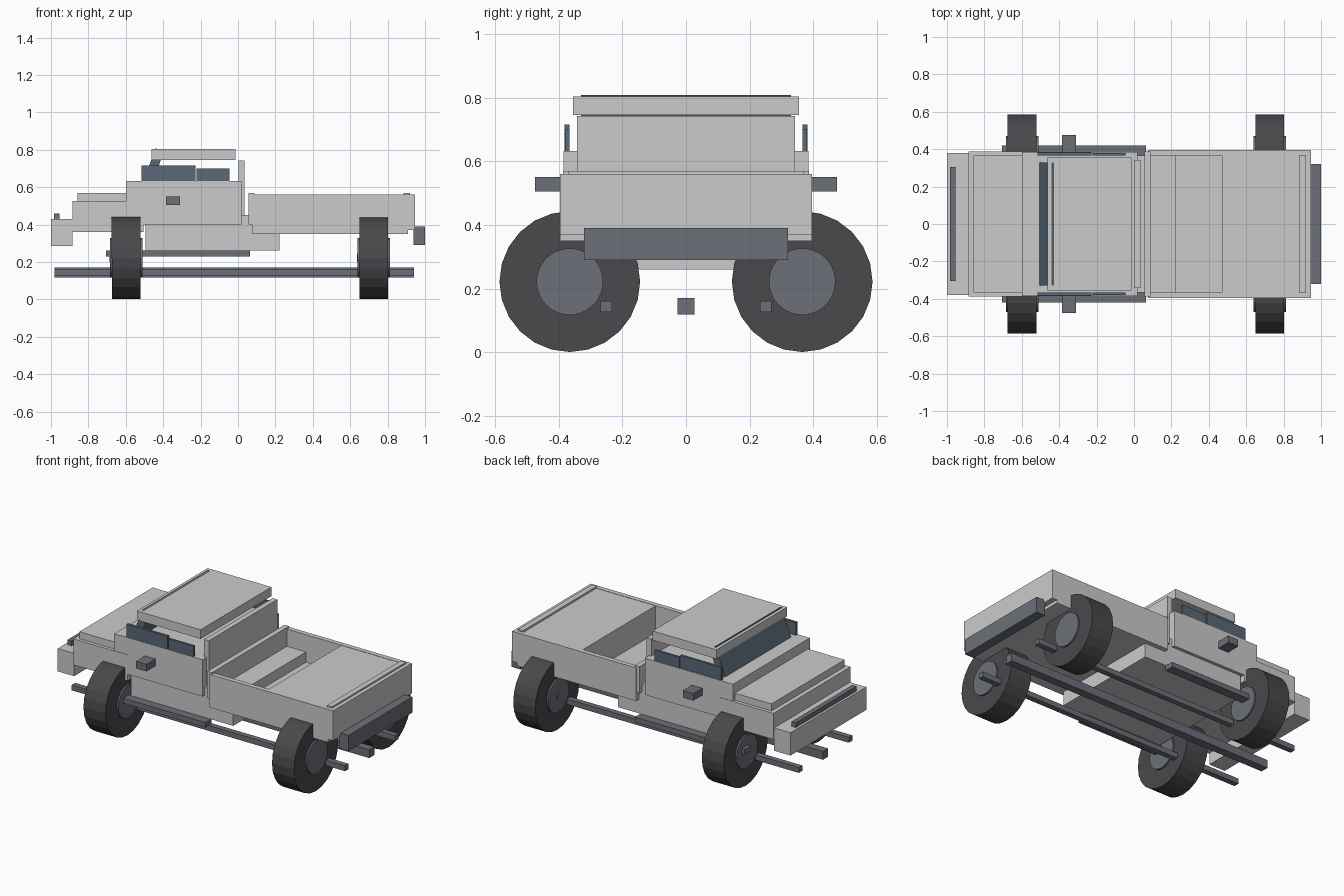
import bpy, bmesh, math
from mathutils import Matrix

if "Cube" in bpy.data.objects:
    bpy.data.objects.remove(bpy.data.objects["Cube"])


def material(name, rgb):
    m = bpy.data.materials.new(name)
    m.diffuse_color = (*rgb, 1)
    m.use_nodes = True
    m.node_tree.nodes["Principled BSDF"].inputs["Base Color"].default_value = m.diffuse_color
    return m


TRIM = material("dark_trim", (0.15, 0.16, 0.19))
RUBBER = material("rubber", (0.07, 0.065, 0.07))
GLASS = material("glass", (0.10, 0.14, 0.18))


def finish(name, bm, mat=None):
    bmesh.ops.recalc_face_normals(bm, faces=bm.faces)
    me = bpy.data.meshes.new(name)
    bm.to_mesh(me)
    bm.free()
    ob = bpy.data.objects.new(name, me)
    bpy.context.collection.objects.link(ob)
    if mat:
        me.materials.append(mat)
    return ob


def box(name, x, y, z, mat=None):
    """Box from (min, max) ranges along each axis."""
    bm = bmesh.new()
    bmesh.ops.create_cube(bm, size=1)
    for v in bm.verts:
        v.co = [r[0] if c < 0 else r[1] for r, c in zip((x, y, z), v.co)]
    return finish(name, bm, mat)


def wide(name, x, half, z, mat=None):
    return box(name, x, (-half, half), z, mat)


def pair(name, x, y, z, mat=None):
    """Matching boxes on both sides of the truck."""
    box(name + "_left", x, (-y[1], -y[0]), z, mat)
    box(name + "_right", x, y, z, mat)


def disc(name, x, y, z, radius, mat, sides=24):
    """Cylinder whose axis runs along x."""
    bm = bmesh.new()
    bmesh.ops.create_cone(bm, cap_ends=True, segments=sides, radius1=radius,
                          radius2=radius, depth=x[1] - x[0])
    bm.transform(Matrix.Translation(((x[0] + x[1]) / 2, y, z))
                 @ Matrix.Rotation(math.pi / 2, 4, 'Y'))
    ob = finish(name, bm, mat)
    return ob


# Front end
wide("front_bumper", (-1.0, -0.885), 0.38, (0.285, 0.43))
wide("bumper_bar", (-0.985, -0.955), 0.305, (0.43, 0.46), TRIM)
wide("nose", (-0.885, -0.505), 0.388, (0.36, 0.525))
wide("hood", (-0.857, -0.60), 0.367, (0.525, 0.57))

# Cab
wide("cab_body", (-0.60, 0.02), 0.385, (0.40, 0.633))
wide("cab_back_wall", (0.003, 0.036), 0.343, (0.45, 0.742))
wide("roof", (-0.462, -0.014), 0.355, (0.745, 0.803))
wide("underbody", (-0.495, 0.222), 0.365, (0.26, 0.45))
pair("front_window", (-0.515, -0.226), (0.366, 0.382), (0.625, 0.715), GLASS)
pair("rear_window", (-0.222, -0.045), (0.366, 0.380), (0.625, 0.70), GLASS)
pair("mirror", (-0.384, -0.31), (0.38, 0.475), (0.505, 0.55), TRIM)
pair("running_board", (-0.706, 0.065), (0.36, 0.42), (0.228, 0.26), TRIM)

# Sloping windscreen, its top edge just above the roof
bm = bmesh.new()
profile = [(-0.515, 0.61), (-0.44, 0.808), (-0.395, 0.791), (-0.47, 0.593)]
face = bm.faces.new([bm.verts.new((x, -0.33, z)) for x, z in profile])
ext = bmesh.ops.extrude_face_region(bm, geom=[face])
bmesh.ops.translate(bm, vec=(0, 0.66, 0),
                    verts=[g for g in ext["geom"] if isinstance(g, bmesh.types.BMVert)])
finish("windscreen", bm, GLASS)

# Cargo bed
pair("bed_side", (0.075, 0.91), (0.365, 0.395), (0.35, 0.56))
wide("bed_floor", (0.075, 0.91), 0.365, (0.35, 0.385))
wide("bed_front_wall", (0.055, 0.088), 0.387, (0.40, 0.57))
wide("cargo_deck", (0.47, 0.91), 0.365, (0.385, 0.558))
wide("tailgate", (0.905, 0.945), 0.395, (0.37, 0.56))
wide("tailgate_lip", (0.885, 0.92), 0.37, (0.55, 0.57))
wide("rear_bumper", (0.938, 1.0), 0.32, (0.29, 0.39), TRIM)

# Chassis rails
wide("center_rail", (-0.98, 0.94), 0.026, (0.118, 0.17), TRIM)
pair("side_rail", (-0.98, 0.94), (0.233, 0.268), (0.127, 0.161), TRIM)

# Wheels, with the discs facing along x
for end, cx in (("front", -0.598), ("rear", 0.726)):
    for side, cy in (("left", -0.365), ("right", 0.365)):
        disc(f"{end}_{side}_tire", (cx - 0.077, cx + 0.077), cy, 0.222, 0.221, RUBBER)
        disc(f"{end}_{side}_hub", (cx - 0.087, cx + 0.087), cy, 0.222, 0.105, TRIM)
        disc(f"{end}_{side}_cap", (cx - 0.09, cx), cy, 0.222, 0.022, TRIM, 12)
